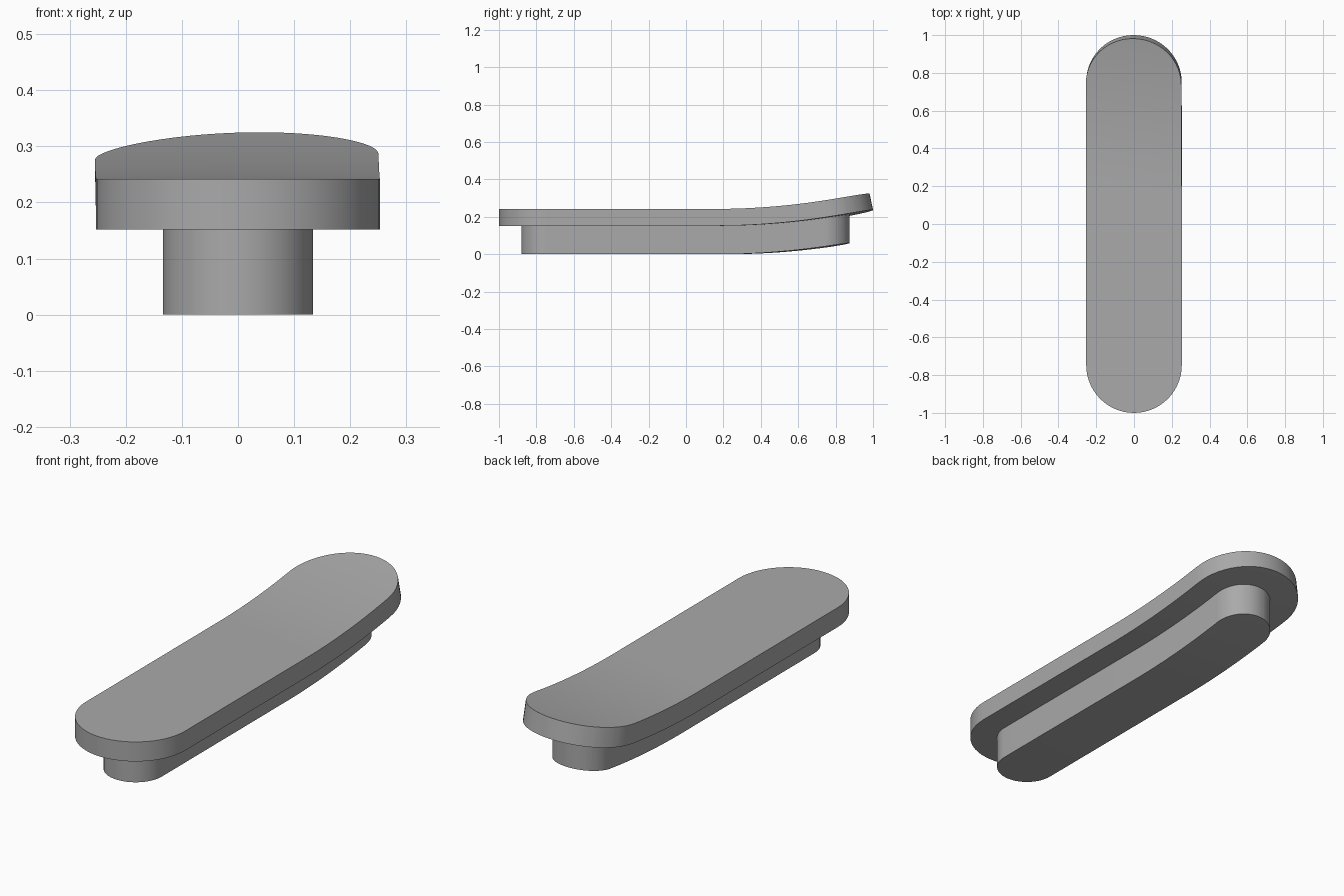
import bpy, bmesh, math
from mathutils import Vector

old = bpy.data.objects.get("Cube")
if old:
    bpy.data.objects.remove(old, do_unlink=True)

# Single grey material
grey = bpy.data.materials.new("plain_grey")
grey.use_nodes = True
colour = (0.4, 0.4, 0.4, 1)
grey.diffuse_color = colour
grey.node_tree.nodes["Principled BSDF"].inputs["Base Color"].default_value = colour

# The bend rolls the rear end upwards along a slightly skewed direction
SKEW = 0.17
ALONG = Vector((math.sin(SKEW), math.cos(SKEW), 0))
START, RADIUS, BASE = 0.19, 3.8, 0.152


def bend(co):
    """Roll a point round a circle, keeping its thickness square to the curve."""
    d = co.dot(ALONG) - START
    if d <= 0:
        return co
    angle = d / RADIUS
    r = RADIUS - (co.z - BASE)
    moved = co + ALONG * (r * math.sin(angle) - d)
    moved.z = BASE + RADIUS - r * math.cos(angle)
    return moved


def lift(co):
    """Raise a point by the height of the curve, keeping walls upright."""
    d = max(0, co.dot(ALONG) - START)
    return co + Vector((0, 0, RADIUS * (1 - math.cos(d / RADIUS))))


def stadium(name, radius, front, back, z0, z1, deform, steps=28):
    """Round-ended slab, sliced across the curve and then deformed."""
    bm = bmesh.new()
    ring = []
    for centre, turn in ((back - radius, 0), (front + radius, math.pi)):
        for i in range(steps + 1):
            a = turn + math.pi * i / steps
            ring.append(bm.verts.new((radius * math.cos(a),
                                      centre + radius * math.sin(a), z0)))
    base = bm.faces.new(ring)
    top = bmesh.ops.extrude_face_region(bm, geom=[base])["geom"]
    bmesh.ops.translate(bm, vec=(0, 0, z1 - z0),
                        verts=[g for g in top if isinstance(g, bmesh.types.BMVert)])
    for i in range(24):
        bmesh.ops.bisect_plane(bm, geom=bm.verts[:] + bm.edges[:] + bm.faces[:],
                               plane_co=ALONG * (START + i * 0.035), plane_no=ALONG)
    for v in bm.verts:
        v.co = deform(v.co.copy())
    bmesh.ops.recalc_face_normals(bm, faces=bm.faces[:])
    mesh = bpy.data.meshes.new(name)
    bm.to_mesh(mesh)
    bm.free()
    mesh.materials.append(grey)
    obj = bpy.data.objects.new(name, mesh)
    bpy.context.collection.objects.link(obj)
    bpy.ops.object.select_all(action='DESELECT')
    obj.select_set(True)
    bpy.context.view_layer.objects.active = obj
    bpy.ops.object.shade_smooth_by_angle(angle=math.radians(30))
    return obj


# Wide upper plate and the narrow rib below it
stadium("upper_plate", 0.253, -1.0, 1.006, BASE, 0.242, bend)
stadium("lower_rib", 0.134, -0.88, 0.875, 0.0, 0.16, lift)
